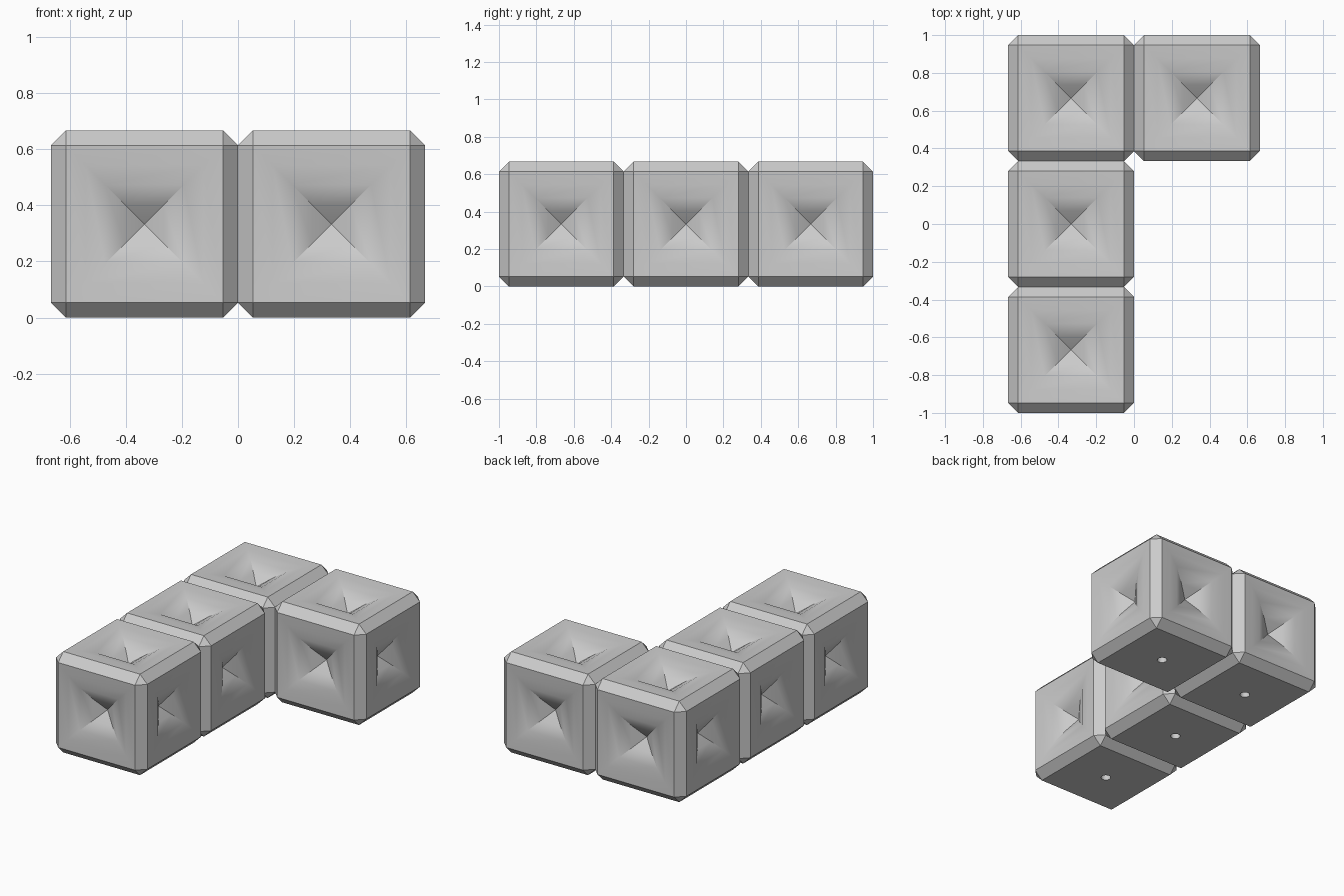
import bpy, bmesh, math
from mathutils import Vector

if "Cube" in bpy.data.objects:
    bpy.data.objects.remove(bpy.data.objects["Cube"])

SIZE = 2 / 3
CHAMFER = 0.053
# Pit profile: (half width, depth) from rim towards the tip
PIT = [(0.21, 0.006), (0.14, 0.025), (0.07, 0.065)]
TIP_DEPTH = 0.115

grey = bpy.data.materials.new("mid grey")
grey.use_nodes = True
colour = (0.6, 0.6, 0.6, 1)
grey.diffuse_color = colour
grey.node_tree.nodes["Principled BSDF"].inputs["Base Color"].default_value = colour


def add_pit(bm, face):
    """Sink a flared four-sided pit into a square face."""
    normal = face.normal.copy()
    centre = face.calc_center_median()
    half, depth = SIZE / 2 - CHAMFER, 0
    for next_half, next_depth in PIT:
        bmesh.ops.inset_region(bm, faces=[face], thickness=half - next_half,
                               use_even_offset=True)
        for v in face.verts:
            v.co -= normal * (next_depth - depth)
        half, depth = next_half, next_depth
    tip = bmesh.ops.poke(bm, faces=[face])["verts"][0]
    tip.co = centre - normal * TIP_DEPTH


def add_bore(bm, face, radius=0.03, depth=0.15, sides=16):
    """Replace the underside with a square plate pierced by a blind round bore."""
    z = face.calc_center_median().z
    half = SIZE / 2 - CHAMFER
    bmesh.ops.delete(bm, geom=[face], context='FACES_ONLY')
    rings = [[], [], []]
    for i in range(sides):
        a = math.tau * i / sides
        d = Vector((math.cos(a), math.sin(a), 0))
        square = d * half / max(abs(d.x), abs(d.y))
        for ring, p, h in zip(rings, (square, d * radius, d * radius), (z, z, z + depth)):
            ring.append(bm.verts.new((p.x, p.y, h)))
    for outer, inner in zip(rings, rings[1:]):
        for i in range(sides):
            j = (i + 1) % sides
            bm.faces.new((outer[i], inner[i], inner[j], outer[j]))
    bm.faces.new(list(reversed(rings[2])))


def make_block_mesh():
    bm = bmesh.new()
    bmesh.ops.create_cube(bm, size=SIZE)
    bmesh.ops.bevel(bm, geom=bm.edges[:], offset=CHAMFER, segments=1,
                    affect='EDGES', profile=0.5)
    bm.normal_update()
    flats = [f for f in bm.faces if max(map(abs, f.normal)) > 0.99]
    bottom = min(flats, key=lambda f: f.normal.z)
    for f in flats:
        if f is not bottom:
            add_pit(bm, f)
    add_bore(bm, bottom)
    mesh = bpy.data.meshes.new("block")
    bm.to_mesh(mesh)
    bm.free()
    mesh.materials.append(grey)
    return mesh


# Four blocks laid out as an L
block = make_block_mesh()
layout = {"front_block": (-0.5, -1), "middle_block": (-0.5, 0),
          "corner_block": (-0.5, 1), "side_block": (0.5, 1)}
for name, (x, y) in layout.items():
    ob = bpy.data.objects.new(name, block.copy())
    ob.location = (x * SIZE, y * SIZE, SIZE / 2)
    bpy.context.collection.objects.link(ob)
    bpy.ops.object.select_all(action='DESELECT')
    ob.select_set(True)
    bpy.context.view_layer.objects.active = ob
    bpy.ops.object.shade_smooth_by_angle(angle=math.radians(35))
